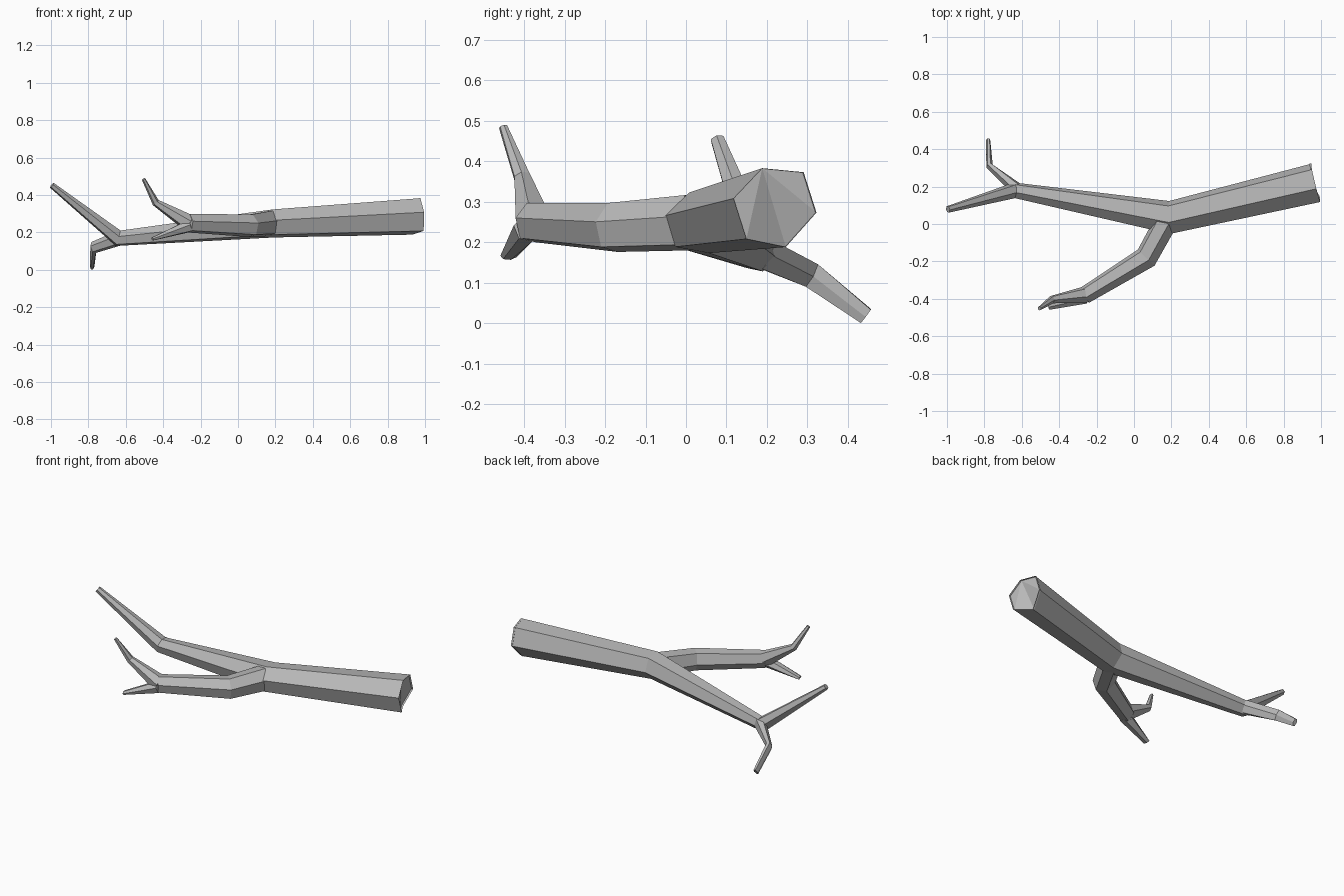
import bpy
import bmesh
from mathutils import Vector

cube = bpy.data.objects.get("Cube")
if cube:
    bpy.data.objects.remove(cube, do_unlink=True)

bark = bpy.data.materials.new("grey_bark")
bark.use_nodes = True
GREY = (0.48, 0.48, 0.48, 1)
bark.diffuse_color = GREY
bark.node_tree.nodes["Principled BSDF"].inputs["Base Color"].default_value = GREY

# Irregular six-sided cross-section (side, up) shared by every limb
PROFILE = [(-1, .2), (-.3, .95), (.7, .85), (1, -.15), (.25, -1), (-.7, -.8)]


def limb(name, path, broken_end=False):
    """Loft the section along (position, half width, half height), tip to base."""
    bm = bmesh.new()
    points = [Vector(p[0]) for p in path]
    rings = []
    for i, (_, w, h) in enumerate(path):
        before = (points[i] - points[max(i - 1, 0)]).normalized()
        after = (points[min(i + 1, len(points) - 1)] - points[i]).normalized()
        along = (before + after).normalized()
        side = Vector((0, 0, 1)).cross(along).normalized()
        up = along.cross(side)
        rings.append([bm.verts.new(points[i] + side * a * w + up * b * h) for a, b in PROFILE])
    for r0, r1 in zip(rings, rings[1:]):
        for k in range(6):
            n = (k + 1) % 6
            bm.faces.new((r0[k], r0[n], r1[n], r1[k]))
    bm.faces.new(rings[0])
    end = bm.faces.new(rings[-1])
    if broken_end:
        # Snapped wood: recessed lower edge and a slightly sunken core
        rings[-1][4].co.x -= 0.04
        bmesh.ops.inset_individual(bm, faces=[end], thickness=0.03, depth=0)
        for v in end.verts:
            v.co.x -= 0.01
        bmesh.ops.triangulate(bm, faces=[end])
    bmesh.ops.recalc_face_normals(bm, faces=bm.faces)
    mesh = bpy.data.meshes.new(name)
    bm.to_mesh(mesh)
    bm.free()
    mesh.materials.append(bark)
    obj = bpy.data.objects.new(name, mesh)
    bpy.context.collection.objects.link(obj)


# Main bough with its rising thin end
limb("main_bough", [
    ((-.995, .078, .452), .018, .016),
    ((-.64, .18, .17), .042, .044),
    ((.19, .035, .25), .088, .077),
    ((.972, .22, .288), .105, .1),
], broken_end=True)

# Drooping twig at the far end of the bough
limb("drooping_twig", [
    ((-.78, .445, .018), .012, .022),
    ((-.772, .308, .12), .018, .034),
    ((-.63, .19, .172), .034, .04),
])

# Forward side branch and its two twigs
limb("side_branch", [
    ((-.265, -.382, .25), .046, .05),
    ((.065, -.18, .238), .062, .062),
    ((.17, .01, .25), .062, .07),
])
limb("rising_twig", [
    ((-.505, -.452, .485), .01, .01),
    ((-.44, -.405, .36), .021, .02),
    ((-.262, -.378, .252), .044, .046),
])
limb("low_twig", [
    ((-.457, -.438, .165), .021, .009),
    ((-.26, -.39, .235), .036, .034),
])
